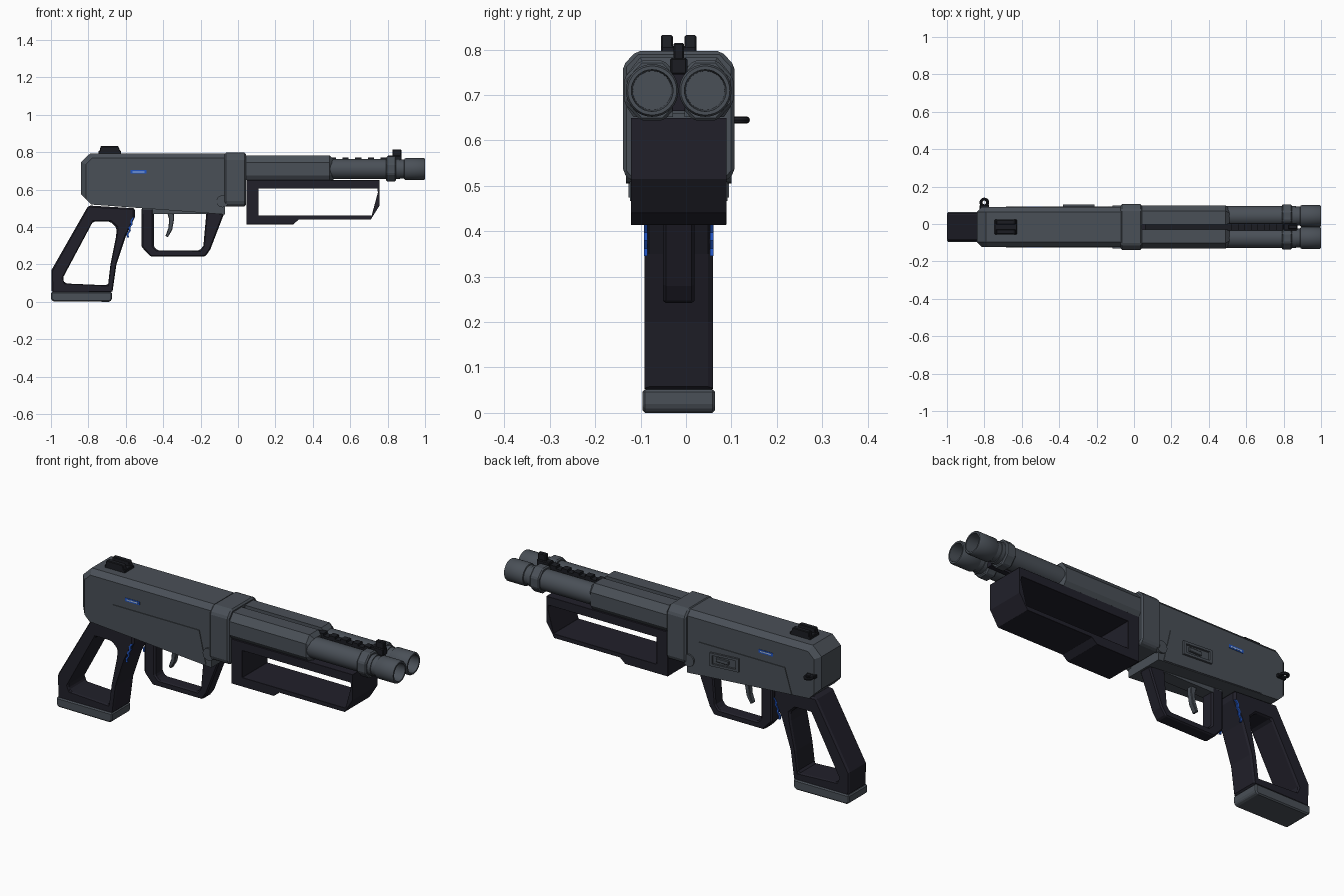
import bpy, bmesh, math
from mathutils import Vector, Matrix

if "Cube" in bpy.data.objects:
    bpy.data.objects.remove(bpy.data.objects["Cube"])

C = -0.016          # centre plane of the body
BARREL_Y, BARREL_Z = 0.0585, 0.71


def material(name, rgb):
    m = bpy.data.materials.new(name)
    m.diffuse_color = (*rgb, 1)
    m.use_nodes = True
    m.node_tree.nodes["Principled BSDF"].inputs["Base Color"].default_value = m.diffuse_color
    return m


GREY = material("gunmetal grey", (0.068, 0.080, 0.096))
DARK = material("dark polymer", (0.015, 0.0145, 0.023))
BLACK = material("sight black", (0.011, 0.012, 0.016))
BLUE = material("accent blue", (0.015, 0.09, 0.55))
PALE = material("pale blue", (0.45, 0.6, 0.9))


def finish(name, bm, mat, bevel=0.0, smooth=False):
    bmesh.ops.recalc_face_normals(bm, faces=bm.faces)
    me = bpy.data.meshes.new(name)
    bm.to_mesh(me)
    bm.free()
    me.materials.append(mat)
    ob = bpy.data.objects.new(name, me)
    bpy.context.collection.objects.link(ob)
    if bevel:
        b = ob.modifiers.new("edges", 'BEVEL')
        b.width, b.segments = bevel, 1
        b.limit_method, b.angle_limit = 'ANGLE', math.radians(35)
    if smooth:
        bpy.ops.object.select_all(action='DESELECT')
        ob.select_set(True)
        bpy.context.view_layer.objects.active = ob
        bpy.ops.object.shade_smooth_by_angle(angle=math.radians(35))
    return ob


def prism(name, pts, a, b, mat, axis='y', bevel=0.0, chamfer=None):
    """Extrude an (x,z) outline along y, or a (y,z) outline along x."""
    bm = bmesh.new()
    put = (lambda p, t: (p[0], C + t, p[1])) if axis == 'y' else (lambda p, t: (t, C + p[0], p[1]))
    f = bm.faces.new([bm.verts.new(put(p, a)) for p in pts])
    ext = bmesh.ops.extrude_face_region(bm, geom=[f])
    d = Vector(put(pts[0], b)) - Vector(put(pts[0], a))
    bmesh.ops.translate(bm, vec=d, verts=[v for v in ext['geom'] if isinstance(v, bmesh.types.BMVert)])
    if chamfer:
        rule, width = chamfer
        bmesh.ops.bevel(bm, geom=[e for e in bm.edges if rule(e)], offset=width,
                        segments=1, affect='EDGES', profile=0.5)
    return finish(name, bm, mat, bevel)


def box(name, x0, x1, y0, y1, z0, z1, mat, bevel=0.0):
    return prism(name, [(x0, z0), (x1, z0), (x1, z1), (x0, z1)], y0, y1, mat, bevel=bevel)


def frame(name, outer, inner, half, mat, bevel, closed=True):
    """Ring-shaped side outline with thickness across y."""
    bm = bmesh.new()
    loops = [[bm.verts.new((x, C + y, z)) for x, z in pts]
             for pts, y in ((outer, -half), (outer, half), (inner, half), (inner, -half))]
    n = len(outer)
    for k in range(4):
        A, B = loops[k], loops[(k + 1) % 4]
        for i in range(n if closed else n - 1):
            j = (i + 1) % n
            bm.faces.new((A[i], A[j], B[j], B[i]))
    if not closed:
        for i in (0, n - 1):
            bm.faces.new([l[i] for l in loops])
    return finish(name, bm, mat, bevel)


def lathe(name, profile, y, z, mat, steps=32):
    """Spin an (x, radius) profile round an axis along x."""
    bm = bmesh.new()
    vs = [bm.verts.new((x, C + y, z + r)) for x, r in profile]
    es = [bm.edges.new((a, b)) for a, b in zip(vs, vs[1:])]
    bmesh.ops.spin(bm, geom=vs + es, cent=(0, C + y, z), axis=(1, 0, 0),
                   angle=2 * math.pi, steps=steps)
    bmesh.ops.remove_doubles(bm, verts=bm.verts, dist=1e-5)
    return finish(name, bm, mat, smooth=True)


def disc_y(name, x, z, r, y0, y1, mat, n=20):
    return prism(name, [(x + r * math.cos(2 * math.pi * i / n), z + r * math.sin(2 * math.pi * i / n))
                        for i in range(n)], y0, y1, mat)


# Receiver with chamfered top and rear
prism("receiver", [(-.84, .575), (-.84, .746), (-.79, .794), (-.07, .794), (-.07, .467),
                   (-.55, .503), (-.785, .52)], -.107, .107, GREY,
      chamfer=(lambda e: abs(e.verts[0].co.y - e.verts[1].co.y) < .001 and
               all(v.co.z > .74 or v.co.x < -.8 for v in e.verts), .026))

# Side panels, accent bars and hinge pins
for s, side in ((-1, "right"), (1, "left")):
    prism(side + "_panel", [(-.685, .515), (-.645, .648), (-.14, .648), (-.10, .474)],
          s * .100, s * .1105, GREY)
    box(side + "_accent_bar", -.575, -.49, s * .100, s * .109, .686, .704, BLUE)
    box(side + "_accent_core", -.565, -.50, s * .100, s * .110, .692, .698, PALE)
    disc_y(side + "_hinge_pin", -.083, .537, .032, s * .09, s * .116, GREY)

# Ejection port on the left side
frame("port_rim", [(-.38, .555), (-.21, .545), (-.21, .615), (-.38, .625)],
      [(-.365, .567), (-.225, .558), (-.225, .603), (-.365, .612)], .121, GREY, 0)
for o in [bpy.data.objects["port_rim"]]:
    for v in o.data.vertices:
        if v.co.y < C:
            v.co.y = C + .105
box("port_button", -.32, -.245, .10, .119, .574, .596, GREY, .003)

# Collar
prism("collar", [(-.123, .53), (-.123, .765), (-.093, .797), (.093, .797), (.123, .765),
                 (.123, .53), (.105, .51), (-.105, .51)], -.072, .042, GREY, 'x', bevel=.008)

# Barrel shroud halves with central slot
for s, side in ((-1, "right"), (1, "left")):
    prism(side + "_shroud", [(s * y, z) for y, z in
          ((.013, .652), (.1, .652), (.115, .675), (.115, .745), (.085, .783), (.013, .783))],
          .04, .51, GREY, 'x',
          chamfer=(lambda e: all(v.co.x > .5 for v in e.verts) and
                   all(abs(v.co.y - C) > .02 or v.co.z > .7 for v in e.verts) and
                   abs(e.verts[0].co.y - e.verts[1].co.y) + abs(e.verts[0].co.z - C) > .02 and
                   not all(abs(v.co.y - C) < .02 for v in e.verts), .02))
    # Barrel with thick muzzle and open bore
    lathe(side + "_barrel", [(.3, .001), (.3, .054), (.865, .054), (.865, .05), (.888, .05),
                             (.890, .055), (.895, .058), (.994, .058), (1.0, .054), (1.0, .046),
                             (.80, .042), (.80, .001)], s * BARREL_Y, BARREL_Z, GREY)
    # Barrel clamp
    prism(side + "_clamp", [(s * BARREL_Y + .067 * math.cos(math.pi / 8 + i * math.pi / 4),
                             BARREL_Z + .0715 * math.sin(math.pi / 8 + i * math.pi / 4))
                            for i in range(8)], .79, .845, GREY, 'x', bevel=.006)

# Rib between the barrels with raised teeth
box("rib", .04, .85, -.014, .014, .665, .752, DARK)
box("slot_floor", .06, .5, -.0135, .0135, .74, .768, BLACK)
for i in range(9):
    x = .49 + i * .034
    if i % 2 == 0:
        box("rib_tooth", x, x + .034, -.018, .018, .745, .772, BLACK)
    else:
        box("rib_gap", x, x + .034, -.018, .018, .745, .76, BLACK)

# Front sight
box("front_sight_base", .80, .875, -.019, .019, .745, .782, BLACK, .004)
box("front_sight_post", .825, .873, -.012, .012, .775, .815, BLACK, .004)

# Rear sight
box("rear_sight_base", -.745, -.625, -.039, .039, .785, .808, BLACK, .003)
for s in (-1, 1):
    prism("rear_sight_wing", [(-.74, .80), (-.735, .832), (-.64, .832), (-.628, .80)],
          s * .013, s * .039, BLACK, bevel=.003)

# Fore grip frame
frame("fore_grip",
      [(.045, .65), (.757, .65), (.757, .515), (.71, .44), (.325, .44), (.295, .414), (.045, .414)],
      [(.11, .605), (.745, .605), (.748, .585), (.715, .462), (.325, .462), (.295, .462), (.11, .462)],
      .105, DARK, .01)
box("fore_grip_bridge", .05, .5, -.09, .09, .64, .66, GREY)

# Trigger guard and trigger
frame("trigger_guard",
      [(-.517, .50), (-.517, .295), (-.468, .242), (-.175, .242), (-.148, .28), (-.075, .47)],
      [(-.45, .50), (-.45, .295), (-.43, .275), (-.205, .275), (-.185, .30), (-.168, .49)],
      .035, DARK, .007, closed=False)
box("guard_mount", -.51, -.10, -.034, .034, .47, .50, GREY)
frame("trigger",
      [(-.345, .50), (-.342, .44), (-.352, .385), (-.375, .345)],
      [(-.385, .50), (-.368, .44), (-.372, .395), (-.388, .352)], .014, GREY, .003, closed=False)

# Skeleton pistol grip and butt plate
frame("grip",
      [(-.80, .515), (-.55, .50), (-.55, .455), (-.60, .35), (-.65, .20), (-.672, .048),
       (-.997, .048), (-.997, .17)],
      [(-.775, .43), (-.685, .43), (-.648, .395), (-.652, .35), (-.682, .20), (-.695, .088),
       (-.925, .098), (-.938, .125)],
      .075, DARK, .01)
prism("butt_plate", [(-1, .012), (-.985, .002), (-.685, 0), (-.673, .014), (-.673, .052), (-1, .052)],
      -.08, .08, GREY, bevel=.006)

# Zigzag accent strips along the grip front
for s in (-1, 1):
    top, low, n = Vector((-.562, .45)), Vector((-.592, .345)), 6
    mid = [low.lerp(top, i / n) + Vector(((-1) ** i * .004, 0)) for i in range(n + 1)]
    frame("grip_accent", [(p.x + .005, p.y) for p in mid], [(p.x - .005, p.y) for p in mid],
          .004, BLUE, 0, closed=False).location.y = s * .073

# Sling loop on the rear left
bm = bmesh.new()
ring = bmesh.ops.create_circle(bm, segments=8, radius=.008,
                               matrix=Matrix.Translation((-.782, .115, .645)) @ Matrix.Rotation(math.pi / 2, 4, 'X'))
bmesh.ops.spin(bm, geom=bm.verts[:] + bm.edges[:], cent=(-.80, .115, .645), axis=(0, 0, 1),
               angle=2 * math.pi, steps=20)
bmesh.ops.remove_doubles(bm, verts=bm.verts, dist=1e-5)
finish("sling_loop", bm, BLACK, smooth=True)
box("sling_stud", -.825, -.775, .09, .118, .635, .655, BLACK, .003)
